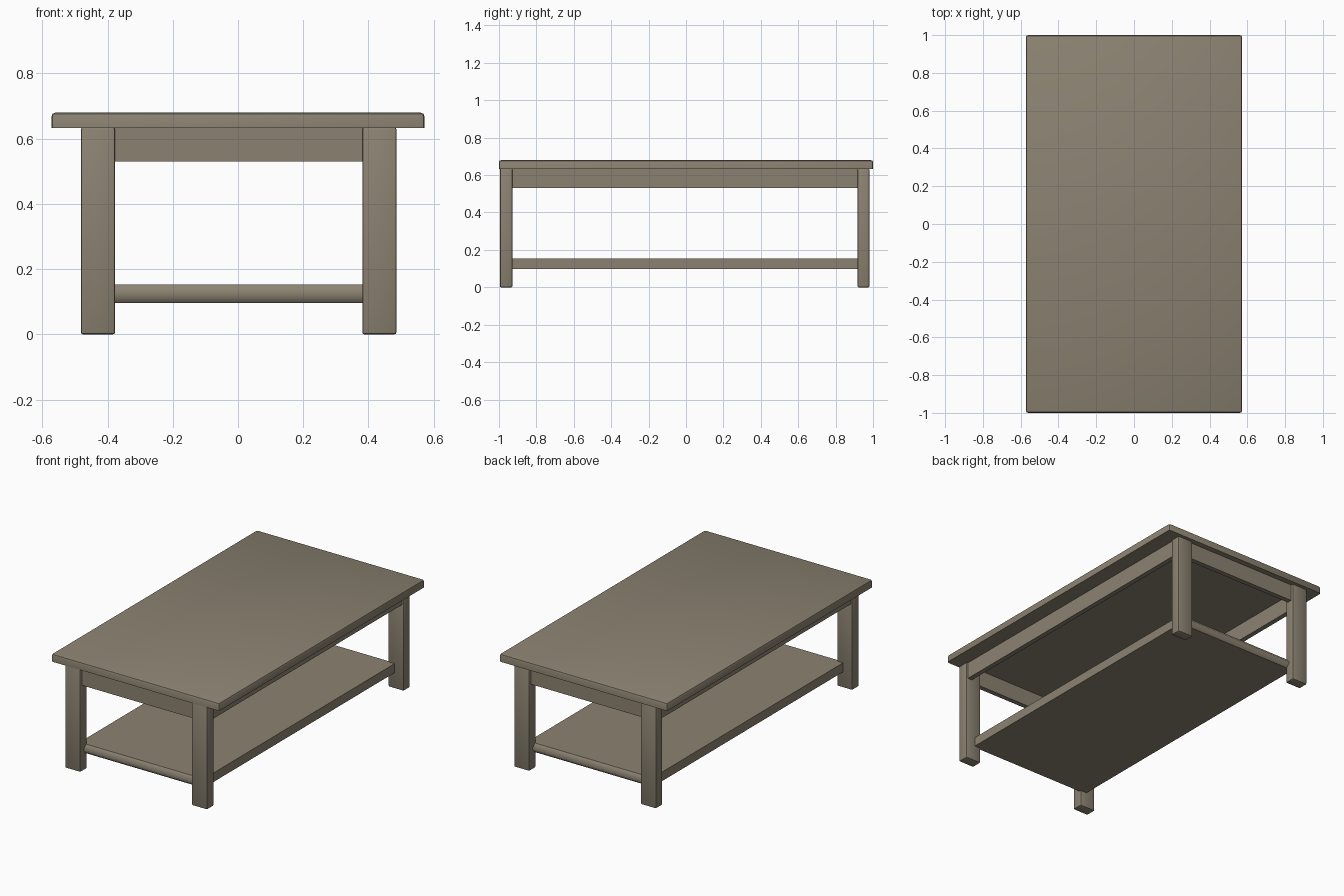
import bpy
import bmesh

default = bpy.data.objects.get("Cube")
if default:
    bpy.data.objects.remove(default, do_unlink=True)

wood = bpy.data.materials.new("weathered_wood")
wood.use_nodes = True
color = (0.26, 0.225, 0.167, 1)
wood.diffuse_color = color
wood.node_tree.nodes["Principled BSDF"].inputs["Base Color"].default_value = color


def board(name, low, high, bevel=0, keep=lambda edge: True, segments=2):
    """Box between two corners, with the chosen edges rounded."""
    bm = bmesh.new()
    bmesh.ops.create_cube(bm, size=1)
    for v in bm.verts:
        v.co = [(a + b) / 2 + c * (b - a) for a, b, c in zip(low, high, v.co)]
    if bevel:
        bmesh.ops.bevel(bm, geom=[e for e in bm.edges if keep(e)], offset=bevel,
                        segments=segments, profile=0.5, affect='EDGES')
    mesh = bpy.data.meshes.new(name)
    bm.to_mesh(mesh)
    bm.free()
    mesh.materials.append(wood)
    obj = bpy.data.objects.new(name, mesh)
    bpy.context.collection.objects.link(obj)
    bpy.ops.object.select_all(action='DESELECT')
    obj.select_set(True)
    bpy.context.view_layer.objects.active = obj
    bpy.ops.object.shade_smooth_by_angle()
    return obj


# Tabletop, rounded everywhere but along its underside
top_bottom, top_height = 0.633, 0.68
board("tabletop", (-0.572, -1, top_bottom), (0.572, 1, top_height), 0.012,
      lambda e: max(v.co.z for v in e.verts) > top_bottom + 0.01)

# Legs
spans_x = {"right": (-0.482, -0.377), "left": (0.381, 0.486)}
spans_y = {"front": (-0.995, -0.928), "back": (0.917, 0.981)}
for side, (x0, x1) in spans_x.items():
    for end, (y0, y1) in spans_y.items():
        board(f"{end}_{side}_leg", (x0, y0, 0), (x1, y1, top_bottom + 0.002), 0.007)

# Aprons under the top
low, high = 0.53, top_bottom + 0.001
board("front_apron", (-0.4, -0.98, low), (0.4, -0.95, high))
board("back_apron", (-0.4, 0.935, low), (0.4, 0.965, high))
board("right_apron", (-0.474, -0.95, low), (-0.444, 0.94, high))
board("left_apron", (0.446, -0.95, low), (0.476, 0.94, high))

# Lower shelf, its two ends chamfered to a blunt wedge
shelf = board("lower_shelf", (-0.42, -0.94, 0.097), (0.424, 0.925, 0.153))
bm = bmesh.new()
bm.from_mesh(shelf.data)
ends = [f for f in bm.faces if abs(f.normal.y) > 0.9]
for face in ends:
    direction = face.normal.copy()
    uprights = [e for e in face.edges if abs(e.verts[0].co.z - e.verts[1].co.z) > 0.01]
    cut = bmesh.ops.subdivide_edges(bm, edges=uprights, cuts=1)
    for v in cut["geom_inner"]:
        if isinstance(v, bmesh.types.BMVert):
            v.co += direction * 0.025
bm.to_mesh(shelf.data)
bm.free()
